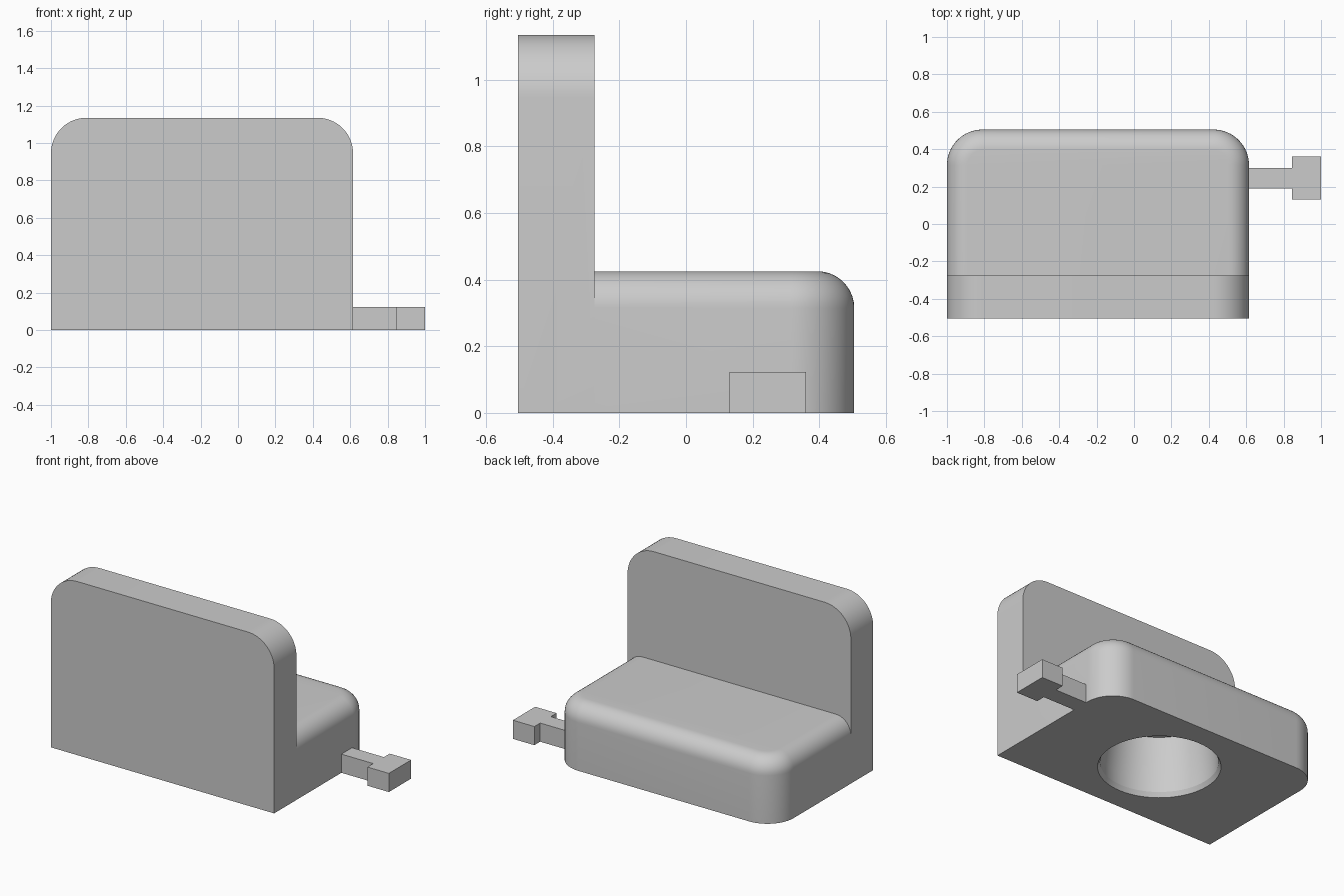
import bpy, bmesh
from math import sin, cos, pi
from mathutils import Matrix

cube = bpy.data.objects.get("Cube")
if cube:
    bpy.data.objects.remove(cube)

grey = bpy.data.materials.new("light_grey")
grey.use_nodes = True
grey.diffuse_color = (0.6, 0.6, 0.6, 1)
grey.node_tree.nodes["Principled BSDF"].inputs["Base Color"].default_value = (0.6, 0.6, 0.6, 1)

LEFT, RIGHT = -1.0, 0.615
FRONT, STEP, BACK = -0.505, -0.275, 0.505
MID = (LEFT + RIGHT) / 2


def finish(bm, name):
    bmesh.ops.recalc_face_normals(bm, faces=bm.faces)
    mesh = bpy.data.meshes.new(name)
    bm.to_mesh(mesh)
    bm.free()
    mesh.materials.append(grey)
    obj = bpy.data.objects.new(name, mesh)
    bpy.context.collection.objects.link(obj)
    return obj


def prism(points, height):
    """Extrude an outline in the xy plane upwards."""
    bm = bmesh.new()
    face = bm.faces.new([bm.verts.new((x, y, 0)) for x, y in points])
    top = bmesh.ops.extrude_face_region(bm, geom=[face])["geom"]
    bmesh.ops.translate(bm, vec=(0, 0, height),
                        verts=[v for v in top if isinstance(v, bmesh.types.BMVert)])
    return bm


def rounded_outline(low, high, r, steps=16):
    """Rectangle with its two upper corners rounded."""
    pts = [(LEFT, low), (RIGHT, low)]
    for cx, start in ((RIGHT - r, 0), (LEFT + r, pi / 2)):
        for i in range(steps + 1):
            a = start + pi / 2 * i / steps
            pts.append((cx + r * cos(a), high - r + r * sin(a)))
    return pts


def boolean(obj, other, operation):
    mod = obj.modifiers.new(operation.lower(), "BOOLEAN")
    mod.operation, mod.solver, mod.object = operation, "EXACT", other
    bpy.ops.object.select_all(action="DESELECT")
    bpy.context.view_layer.objects.active = obj
    obj.select_set(True)
    bpy.ops.object.modifier_apply(modifier=mod.name)
    bpy.data.objects.remove(other)


# Upright plate: outline drawn flat, then stood up
bm = prism(rounded_outline(0, 1.135, 0.19), STEP - FRONT)
bmesh.ops.transform(bm, matrix=Matrix.Translation((0, STEP, 0)) @ Matrix.Rotation(pi / 2, 4, "X"),
                    verts=bm.verts)
body = finish(bm, "body")

# Base block: rounded back corners and a filleted top rim, open-ended into the plate
bm = prism(rounded_outline(-0.4, BACK, 0.19), 0.425)
rim = [e for e in bm.edges if all(v.co.z > 0.4 for v in e.verts)
       and any(v.co.y > -0.39 for v in e.verts)]
bmesh.ops.bevel(bm, geom=rim, offset=0.11, segments=10, profile=0.5, affect="EDGES")
boolean(body, finish(bm, "base_block"), "UNION")

# Round socket in the underside: chamfered mouth, straight wall, slight taper
bm = bmesh.new()
profile = [(0.375, -0.03), (0.345, 0.03), (0.345, 0.11), (0.315, 0.38)]
rings = [[bm.verts.new((MID + r * cos(2 * pi * i / 64), r * sin(2 * pi * i / 64), z))
          for i in range(64)] for r, z in profile]
for a, b in zip(rings, rings[1:]):
    for i in range(64):
        j = (i + 1) % 64
        bm.faces.new((a[i], a[j], b[j], b[i]))
bm.faces.new(rings[0])
bm.faces.new(rings[-1])
socket = finish(bm, "socket_cutter")
socket.hide_render = True
boolean(body, socket, "DIFFERENCE")

# Smooth shading with crisp corners
bpy.ops.object.shade_smooth_by_angle(angle=pi / 7)

# T-shaped side tab
half = [(RIGHT, 0.055), (0.845, 0.055), (0.845, 0.115), (1.0, 0.115)]
outline = [(x, 0.245 - w) for x, w in half] + [(x, 0.245 + w) for x, w in reversed(half)]
finish(prism(outline, 0.122), "side_tab")
